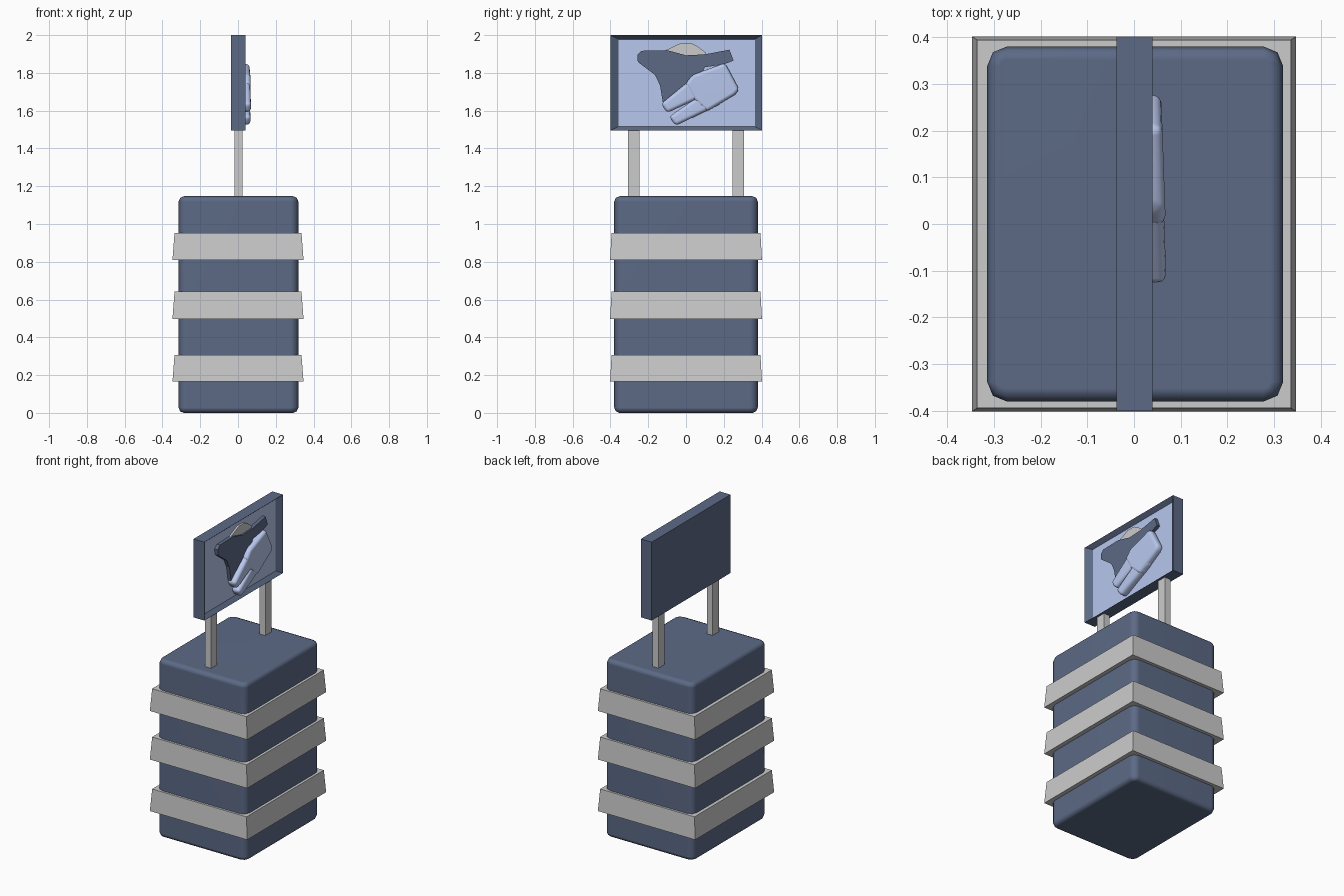
import bpy, bmesh
from math import cos, sin, pi, radians

if "Cube" in bpy.data.objects:
    bpy.data.objects.remove(bpy.data.objects["Cube"])


def material(name, rgb):
    m = bpy.data.materials.new(name)
    m.diffuse_color = (*rgb, 1)
    m.use_nodes = True
    m.node_tree.nodes["Principled BSDF"].inputs["Base Color"].default_value = m.diffuse_color
    return m


NAVY = material("navy", (0.107, 0.144, 0.238))
PALE = material("pale_blue", (0.479, 0.571, 0.847))


def loft(name, rings, mats=(), end_mat=0):
    """Skin a list of equal-length point rings and cap both ends."""
    bm = bmesh.new()
    loops = [[bm.verts.new(p) for p in ring] for ring in rings]
    for a, b in zip(loops, loops[1:]):
        for i in range(len(a)):
            j = (i + 1) % len(a)
            bm.faces.new((a[i], a[j], b[j], b[i]))
    bm.faces.new(loops[0][::-1])
    bm.faces.new(loops[-1]).material_index = end_mat
    bmesh.ops.recalc_face_normals(bm, faces=bm.faces)
    me = bpy.data.meshes.new(name)
    bm.to_mesh(me)
    bm.free()
    for m in mats:
        me.materials.append(m)
    ob = bpy.data.objects.new(name, me)
    bpy.context.collection.objects.link(ob)
    return ob


def rect_z(hx, hy, z, cx=0.0, cy=0.0):
    return [(cx - hx, cy - hy, z), (cx + hx, cy - hy, z),
            (cx + hx, cy + hy, z), (cx - hx, cy + hy, z)]


def rect_x(x, y0, y1, z0, z1):
    return [(x, y0, z0), (x, y1, z0), (x, y1, z1), (x, y0, z1)]


def round_rect(hx, hy, r, z, inset, cx):
    """Rounded rectangle with three points per corner."""
    pts = []
    for k, (sx, sy) in enumerate([(1, 1), (-1, 1), (-1, -1), (1, -1)]):
        for s in range(3):
            a = (k + s / 2) * pi / 2
            pts.append((cx + sx * (hx - r) + (r - inset) * cos(a),
                        sy * (hy - r) + (r - inset) * sin(a), z))
    return pts


def smooth(ob, angle):
    """Smooth shading that keeps the large faces flat."""
    bpy.ops.object.select_all(action="DESELECT")
    ob.select_set(True)
    bpy.context.view_layer.objects.active = ob
    bpy.ops.object.shade_smooth_by_angle(angle=radians(angle))
    ob.modifiers.new("WeightedNormal", "WEIGHTED_NORMAL").keep_sharp = True


# Rounded block body
H, E = 1.147, 0.028
levels = [(0, E), (E * 0.3, E * 0.3), (E, 0), (H - E, 0), (H - E * 0.3, E * 0.3), (H, E)]
body = loft("bin_body", [round_rect(0.317, 0.38, 0.042, z, d, 0.0025) for z, d in levels], [NAVY])
smooth(body, 60)

# Three flared slats around the body
for i, (z0, z1) in enumerate([(0.165, 0.307), (0.497, 0.642), (0.81, 0.953)]):
    loft(f"slat_{i + 1}", [rect_z(0.347, 0.402, z0), rect_z(0.336, 0.394, z1)])

# Two posts that carry the sign
for side, label in ((-1, "left"), (1, "right")):
    loft(f"{label}_post", [rect_z(0.021, 0.031, z, 0.002, side * 0.276)
                           for z in (1.1, 1.5)])

# Sign board with a sloped rim running in to a recessed pale panel
loft("sign_board", [rect_x(-0.037, -0.4, 0.402, 1.495, 2.0),
                    rect_x(0.04, -0.4, 0.402, 1.495, 2.0),
                    rect_x(0.014, -0.358, 0.364, 1.516, 1.978)], [NAVY, PALE], 1)


def plate(name, outline, x0, x1, mats=(), tilt=0.0):
    """Extrude a y-z outline along x; tilt leans the front face along y."""
    return loft(name, [[(x0, y, z) for y, z in outline],
                       [(x1 - tilt * y, y, z) for y, z in outline]], mats)


# Raised picture: grey mound behind a dark open sack
plate("picture_mound", [(-0.108, 1.92), (-0.065, 1.94), (-0.03, 1.957), (0.03, 1.957),
                        (0.062, 1.94), (0.108, 1.905), (0.06, 1.87), (-0.06, 1.87)],
      0.005, 0.026)
plate("picture_sack",
      [(-0.235, 1.917), (-0.258, 1.895), (-0.255, 1.858), (-0.165, 1.79),
       (-0.138, 1.735), (-0.122, 1.64), (-0.03, 1.62), (0.05, 1.72),
       (0.1, 1.83), (0.2, 1.845), (0.252, 1.865), (0.23, 1.923),
       (0.1, 1.898), (0, 1.893), (-0.1, 1.92)], 0.005, 0.036, [NAVY])

# Soft hand: a palm and two fingers reaching over the sack
hand_parts = {
    "hand_palm": ([(-0.005, 1.742), (0.035, 1.79), (0.207, 1.853), (0.282, 1.712),
                   (0.26, 1.685), (0.11, 1.595), (0.04, 1.66)], 0.068),
    "hand_upper_finger": ([(-0.132, 1.637), (-0.1, 1.588), (0.12, 1.69), (0.08, 1.81)], 0.065),
    "hand_lower_finger": ([(-0.09, 1.568), (-0.055, 1.52), (0.19, 1.638), (0.13, 1.72)], 0.064),
}
for name, (outline, front) in hand_parts.items():
    ob = plate(name, outline, 0.008, front, [PALE], 0.035)
    b = ob.modifiers.new("Bevel", "BEVEL")
    b.width, b.segments = 0.019, 3
    smooth(ob, 60)
    # keep sharp marks from flattening the bevelled rims
    for e in ob.data.attributes:
        if e.name == "sharp_edge":
            ob.data.attributes.remove(e)
            break
